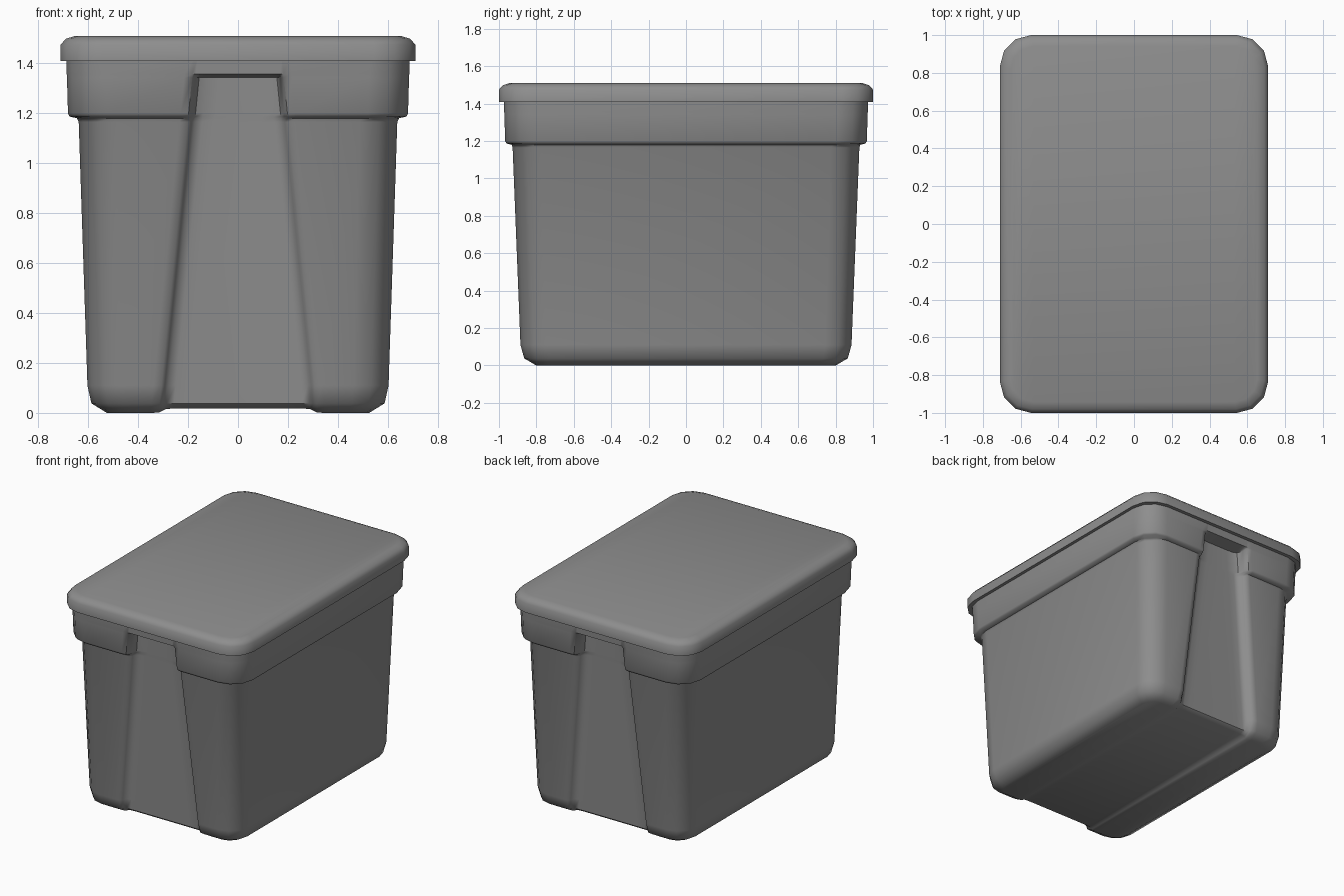
import bpy, bmesh, math

cube = bpy.data.objects.get("Cube")
if cube:
    bpy.data.objects.remove(cube, do_unlink=True)

grey = bpy.data.materials.new("grey plastic")
grey.use_nodes = True
colour = (0.27, 0.27, 0.27, 1)
grey.diffuse_color = colour
grey.node_tree.nodes["Principled BSDF"].inputs["Base Color"].default_value = colour

# Channel flank: sideways offset from the channel edge, share of full depth
FLANK = [(0.05, 0), (0.018, 0.06), (0.004, 0.4), (-0.01, 0.85), (-0.04, 0.97), (-0.09, 1)]
NOTCH_TOP = 1.35


def half_ring(z, w, d, r, channel):
    """Front half of a rounded rectangle, with an optional sunken channel."""
    arc = [math.radians(90 * i / 3) for i in range(4)]
    left = [(-w + r - r * math.cos(a), -d + r - r * math.sin(a), z) for a in arc]
    if channel:
        edge = 0.3 - 0.1 * z
        floor = 0.825 + 0.037 * z
        depth = max(0, d - floor) if z < NOTCH_TOP else 0
        for off, share in FLANK:
            lift = 0.018 * share if z == 0 else 0
            left.append((-edge - off, -d + depth * share, z + lift))
    return left + [(-x, y, h) for x, y, h in reversed(left)]


def loft(name, rings, channel=False):
    """Stack rings into a closed shell; strips close both ends."""
    bm = bmesh.new()
    fronts, backs = [], []
    for ring in rings:
        pts = half_ring(*ring, channel)
        fronts.append([bm.verts.new(p) for p in pts])
        backs.append([bm.verts.new((x, -y, z)) for x, y, z in pts])
    for k in range(len(rings) - 1):
        low = fronts[k] + backs[k][::-1]
        high = fronts[k + 1] + backs[k + 1][::-1]
        for i in range(len(low)):
            j = (i + 1) % len(low)
            bm.faces.new((low[i], low[j], high[j], high[i]))
    for k in (0, len(rings) - 1):
        f, b = fronts[k], backs[k]
        for i in range(len(f) - 1):
            bm.faces.new((f[i], f[i + 1], b[i + 1], b[i]))
    bmesh.ops.recalc_face_normals(bm, faces=bm.faces)
    mesh = bpy.data.meshes.new(name)
    bm.to_mesh(mesh)
    bm.free()
    mesh.materials.append(grey)
    obj = bpy.data.objects.new(name, mesh)
    bpy.context.collection.objects.link(obj)
    bpy.ops.object.select_all(action='DESELECT')
    obj.select_set(True)
    bpy.context.view_layer.objects.active = obj
    bpy.ops.object.shade_smooth_by_angle(angle=math.radians(50))
    return obj


# Tapered tub with a stepped rim; rings are height, half width, half depth, radius
loft("tub", [
    (0, 0.525, 0.80, 0.09),
    (0.038, 0.587, 0.865, 0.13),
    (0.11, 0.603, 0.885, 0.14),
    (1.165, 0.638, 0.927, 0.15),
    (1.18, 0.645, 0.932, 0.15),
    (1.187, 0.675, 0.96, 0.16),
    (1.2, 0.681, 0.967, 0.16),
    (1.343, 0.685, 0.971, 0.16),
    (1.357, 0.686, 0.972, 0.16),
    (1.42, 0.688, 0.975, 0.16),
], channel=True)

# Lid with a rounded upper edge
loft("lid", [
    (1.41, 0.71, 1.0, 0.165),
    (1.475, 0.71, 1.0, 0.165),
    (1.498, 0.69, 0.98, 0.15),
    (1.51, 0.652, 0.942, 0.12),
])
